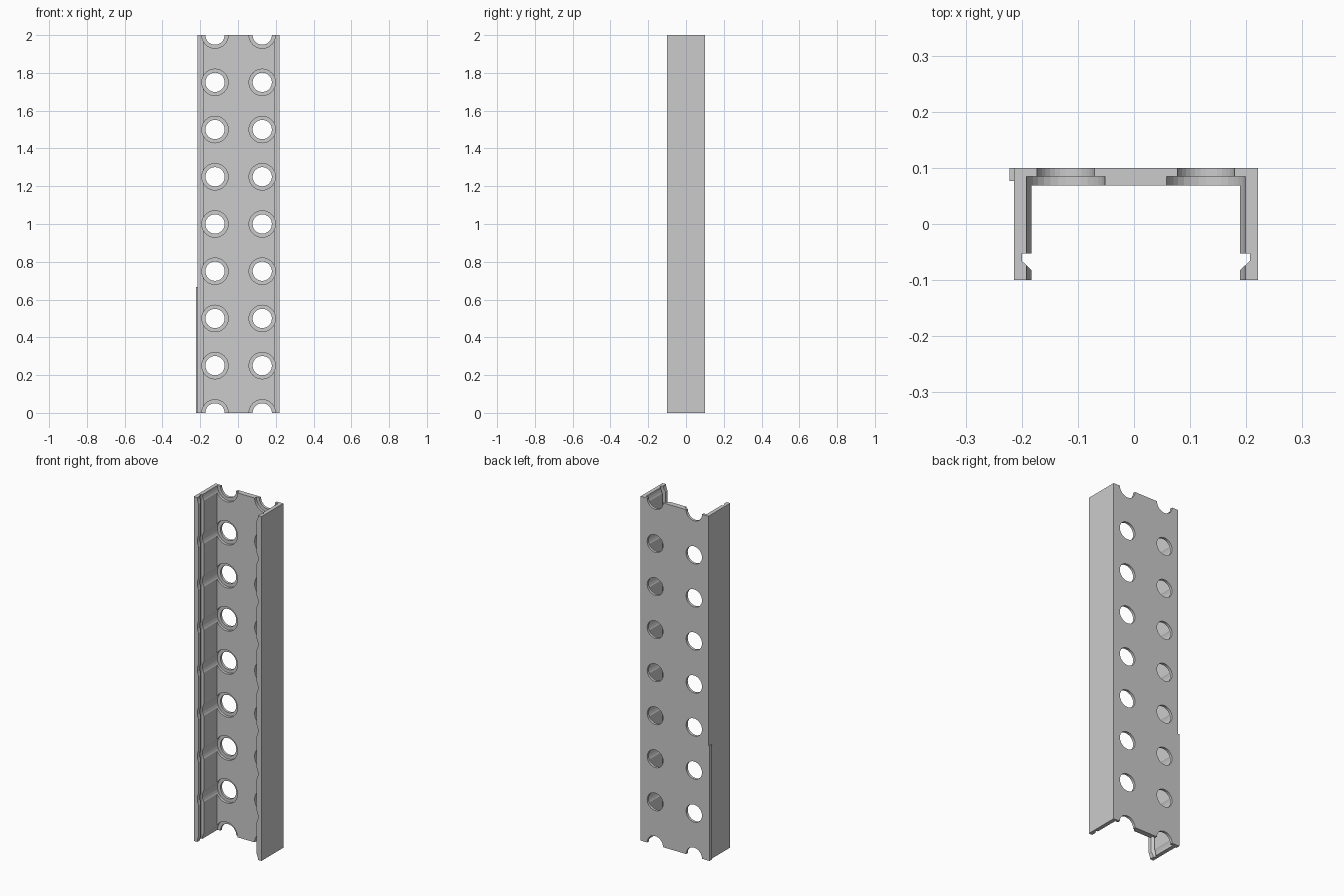
import bpy, bmesh, math
from mathutils import Matrix

if "Cube" in bpy.data.objects:
    bpy.data.objects.remove(bpy.data.objects["Cube"])

LENGTH = 2.0
CX = 0.0033            # channel is shifted a little by the strip on its left side
SPACING = 0.25
SIDES = 32


def to_object(bm, name):
    bmesh.ops.recalc_face_normals(bm, faces=bm.faces)
    mesh = bpy.data.meshes.new(name)
    bm.to_mesh(mesh)
    bm.free()
    obj = bpy.data.objects.new(name, mesh)
    bpy.context.collection.objects.link(obj)
    return obj


def extrude_profile(name, points, height):
    bm = bmesh.new()
    face = bm.faces.new([bm.verts.new((x, y, 0)) for x, y in points])
    new = bmesh.ops.extrude_face_region(bm, geom=[face])["geom"]
    verts = [g for g in new if isinstance(g, bmesh.types.BMVert)]
    bmesh.ops.translate(bm, verts=verts, vec=(0, 0, height))
    return to_object(bm, name)


def add_turned(bm, x, z, steps):
    # closed solid turned around an axis along y, from (radius, y) steps
    rings = []
    for r, y in steps:
        angles = [2 * math.pi * i / SIDES for i in range(SIDES)]
        rings.append([bm.verts.new((x + r * math.cos(a), y, z + r * math.sin(a)))
                      for a in angles])
    for a, b in zip(rings, rings[1:]):
        for i in range(SIDES):
            j = (i + 1) % SIDES
            bm.faces.new((a[i], a[j], b[j], b[i]))
    bm.faces.new(rings[0])
    bm.faces.new(rings[-1][::-1])


# U-shaped channel with a snap groove inside each wall
half = [(0.2175, 0.1), (0.2175, -0.1), (0.186, -0.1), (0.186, -0.082),
        (0.203, -0.066), (0.203, -0.053), (0.186, -0.053), (0.186, 0.069)]
profile = [(CX + x, y) for x, y in half] + [(CX - x, y) for x, y in reversed(half)]
channel = extrude_profile("channel", profile, LENGTH)

# Two rows of stepped holes; the wide part also scallops the walls
bm = bmesh.new()
for side in (-1, 1):
    for i in range(9):
        add_turned(bm, CX + side * 0.125, i * SPACING,
                   [(0.07, -0.15), (0.07, 0.085), (0.051, 0.085), (0.051, 0.15)])
cutter = to_object(bm, "hole_cutter")
cutter.hide_render = True

mod = channel.modifiers.new("holes", "BOOLEAN")
mod.operation = "DIFFERENCE"
mod.solver = "EXACT"
mod.object = cutter
bpy.context.view_layer.objects.active = channel
channel.select_set(True)
bpy.ops.object.modifier_apply(modifier=mod.name)
bpy.data.objects.remove(cutter, do_unlink=True)

# Thin raised strip on the lower left back edge
x0, x1 = -0.2215, CX - 0.2175
extrude_profile("edge_strip", [(x0, 0.077), (x1, 0.077), (x1, 0.1), (x0, 0.1)], 0.667)
